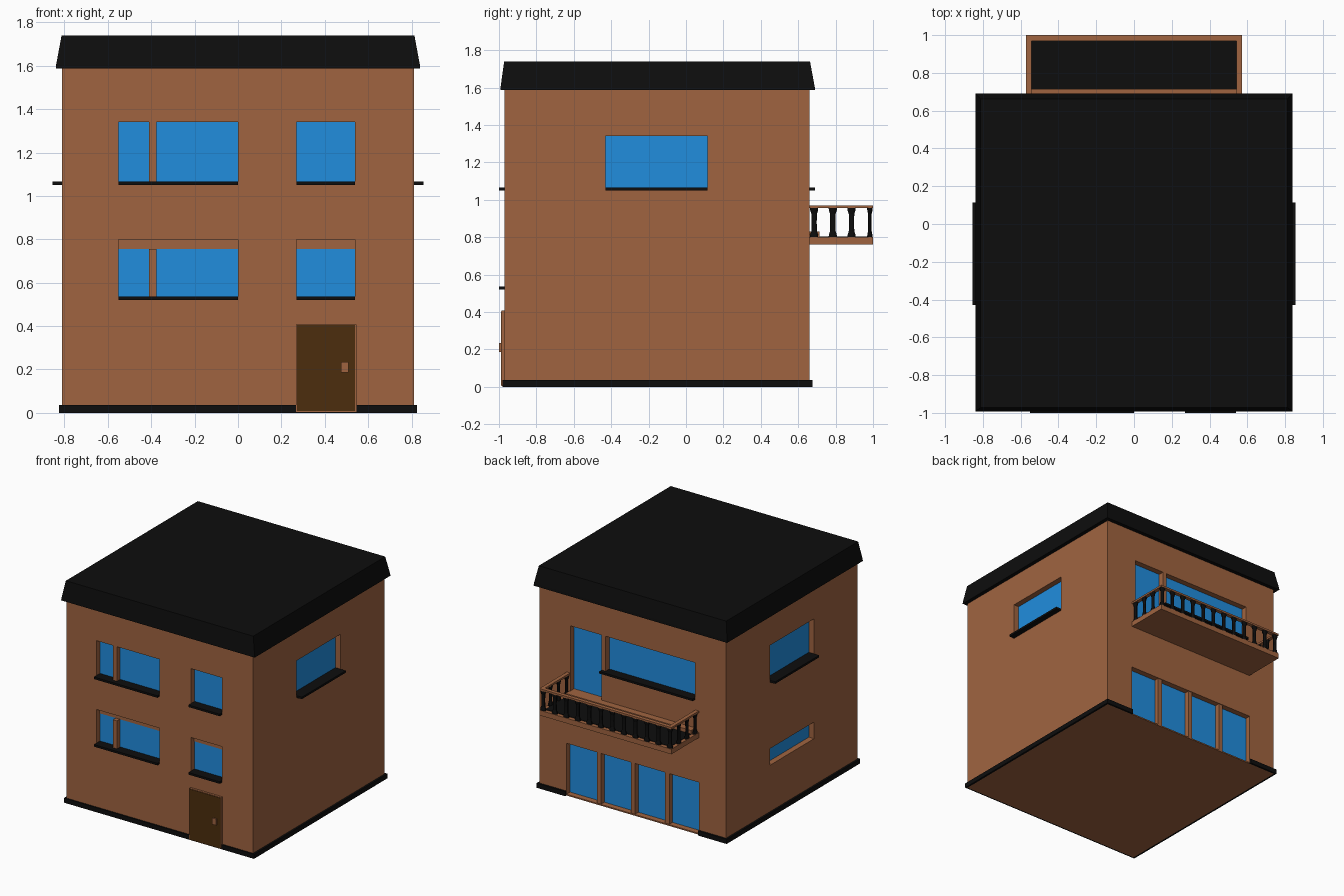
import bpy, bmesh, math

if "Cube" in bpy.data.objects:
    bpy.data.objects.remove(bpy.data.objects["Cube"])

def material(name, rgb):
    m = bpy.data.materials.new(name)
    m.diffuse_color = (*rgb, 1)
    m.use_nodes = True
    m.node_tree.nodes["Principled BSDF"].inputs["Base Color"].default_value = m.diffuse_color
    return m

BRICK = material("brick", (0.35, 0.127, 0.051))
BLACK = material("black", (0.004, 0.004, 0.004))
GLASS = material("glass", (0.015, 0.266, 0.73))
WOOD = material("wood", (0.072, 0.027, 0.004))

def finish(name, bm, mat):
    bmesh.ops.recalc_face_normals(bm, faces=bm.faces)
    me = bpy.data.meshes.new(name)
    bm.to_mesh(me)
    bm.free()
    ob = bpy.data.objects.new(name, me)
    bpy.context.collection.objects.link(ob)
    if mat:
        me.materials.append(mat)
    return ob

def boxes(name, mat, items):
    """One object from boxes given as (x0, x1, y0, y1, z0, z1)."""
    bm = bmesh.new()
    for x0, x1, y0, y1, z0, z1 in items:
        vs = bmesh.ops.create_cube(bm, size=1)["verts"]
        for v in vs:
            v.co.x = x1 if v.co.x > 0 else x0
            v.co.y = y1 if v.co.y > 0 else y0
            v.co.z = z1 if v.co.z > 0 else z0
    return finish(name, bm, mat)

X, F, B = 0.81, -0.97, 0.66      # wall planes: sides, front, back
TOP, D, OUT = 1.60, 0.045, 0.03  # wall height, recess depth, sill overhang
cuts, glass, sills, bars = [], [], [], []

def opening(side, a0, a1, z0, z1, sill=True, mullions=(), head=0.0):
    """Recessed window on one wall; a runs along the wall."""
    def slab(p, q, b0, b1, c0, c1):  # p, q = depth outside the wall plane
        if side in "FB":
            w, s = (F, -1) if side == "F" else (B, 1)
            y = sorted((w + s * p, w + s * q))
            return (b0, b1, y[0], y[1], c0, c1)
        s = 1 if side == "R" else -1
        x = sorted((s * (X + p), s * (X + q)))
        return (x[0], x[1], b0, b1, c0, c1)
    cuts.append(slab(-D - 0.01, 0.1, a0, a1, z0, z1))
    glass.append(slab(-D - 0.02, -D, a0, a1, z0, z1 - head))
    if head:
        bars.append(slab(-D - 0.02, -D + 0.005, a0, a1, z1 - head, z1))
    for m in mullions:
        bars.append(slab(-D - 0.015, -0.005, m - 0.0175, m + 0.0175, z0, z1 - head))
    if sill:
        over = 0.045 if side in "LR" else OUT
        sills.append(slab(-D, over, a0, a1, z0 - 0.01, z0 + 0.006))

# Front windows on two floors
for z0, z1, head in ((1.06, 1.34, 0), (0.53, 0.80, 0.045)):
    opening("F", -0.55, 0.0, z0, z1, mullions=(-0.3925,), head=head)
    opening("F", 0.27, 0.54, z0, z1, head=head)
# Side windows
opening("R", -0.43, 0.115, 1.06, 1.34)
opening("L", -0.43, 0.115, 1.06, 1.34)
opening("L", -0.43, 0.115, 0.40, 0.53, sill=False)
# Back: balcony door, wide window, ground floor glass doors
opening("B", 0.27, 0.54, 0.83, 1.34, sill=False)
opening("B", -0.54, 0.235, 1.06, 1.34)
opening("B", -0.575, 0.575, 0.01, 0.41, sill=False, mullions=(-0.296, 0, 0.296))
sills.append((0.235, 0.27, B - 0.01, B + OUT, 1.05, 1.066))

# Walls with the openings cut out
walls = boxes("walls", BRICK, [(-X, X, F, B, 0, TOP)])
cutter = boxes("opening_cutter", BRICK, cuts)
cutter.hide_render = True
mod = walls.modifiers.new("openings", "BOOLEAN")
mod.object = cutter
mod.operation = "DIFFERENCE"
mod.solver = "EXACT"
bpy.context.view_layer.objects.active = walls
bpy.ops.object.modifier_apply(modifier=mod.name)
bpy.data.objects.remove(cutter)

boxes("window_glass", GLASS, glass)
boxes("window_sills", BLACK, sills)
boxes("window_bars", BRICK, bars)

# Plinth, open at the back glass doors
P, H = 0.015, 0.036
boxes("plinth", BLACK, [
    (-X - P, X + P, F - P * 0.7, F, 0, H),
    (-X - P, -X, F, B + P, 0, H), (X, X + P, F, B + P, 0, H),
    (-X, -0.575, B, B + P, 0, H), (0.575, X, B, B + P, 0, H)])

# Roof: short upright edge, then sides leaning in to a flat top
bm = bmesh.new()
rings = []
for grow, z in ((0.03, 1.587), (0.028, 1.605), (0.003, 1.74)):
    x, y0, y1 = X + grow, F - grow * 0.75, B + grow
    rings.append([bm.verts.new(c) for c in
                  ((-x, y0, z), (x, y0, z), (x, y1, z), (-x, y1, z))])
for lo, hi in zip(rings, rings[1:]):
    for i in range(4):
        j = (i + 1) % 4
        bm.faces.new((lo[i], lo[j], hi[j], hi[i]))
bm.faces.new(rings[0])
bm.faces.new(rings[-1])
finish("roof", bm, BLACK)

# Front door
boxes("door_frame", BRICK, [(0.267, 0.545, -0.987, F + 0.01, 0.005, 0.408)])
boxes("door", WOOD, [(0.272, 0.54, -0.99, F, 0.008, 0.404)])
boxes("door_handle", BRICK, [(0.475, 0.51, -1.0, -0.985, 0.185, 0.235)])

# Balcony slab, step, floor and handrail
W = 0.573
boxes("balcony_slab", BRICK, [(-W, W, B - 0.01, 1.0, 0.76, 0.80)])
boxes("balcony_step", BRICK, [(-0.545, 0.545, B - 0.01, 0.715, 0.80, 0.83)])
boxes("balcony_floor", BLACK, [(-0.545, 0.545, 0.715, 0.97, 0.795, 0.803)])
boxes("balcony_handrail", BRICK, [
    (-W, -W + 0.03, B, 0.97, 0.955, 0.97), (W - 0.03, W, B, 0.97, 0.955, 0.97),
    (-W, W, 0.97, 1.0, 0.955, 0.97)])

# Balusters: waisted posts, flattened across the rail
PROFILE = ((0.024, 0.80), (0.023, 0.812), (0.016, 0.832),
           (0.015, 0.88), (0.016, 0.925), (0.023, 0.943), (0.024, 0.957))
bm = bmesh.new()

def baluster(x, y, sx, sy, n=8):
    loops = [[bm.verts.new((x + r * sx * math.cos(2 * math.pi * (i + 0.5) / n),
                            y + r * sy * math.sin(2 * math.pi * (i + 0.5) / n), z))
              for i in range(n)] for r, z in PROFILE]
    for lo, hi in zip(loops, loops[1:]):
        for i in range(n):
            j = (i + 1) % n
            bm.faces.new((lo[i], lo[j], hi[j], hi[i]))
    bm.faces.new(loops[0])
    bm.faces.new(loops[-1])

for k in range(12):
    baluster(-0.55 + 0.1 * k, 0.983, 1, 0.65)
for s in (-1, 1):
    for y in (0.685, 0.785, 0.885):
        baluster(s * (W - 0.016), y, 0.65, 1)
finish("balusters", bm, BLACK)
